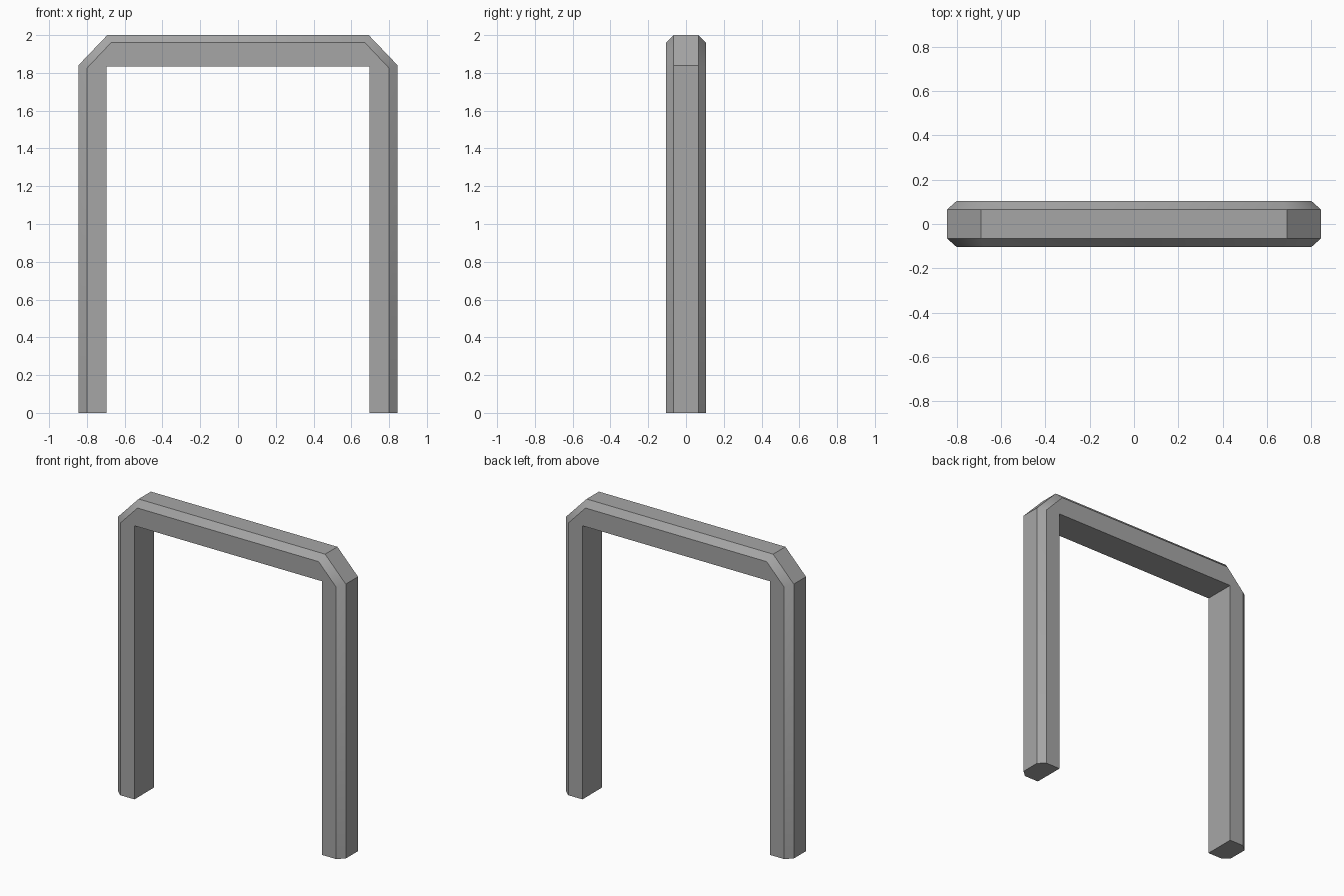
import bpy
import bmesh
import math

# Remove the default cube
cube = bpy.data.objects.get("Cube")
if cube:
    bpy.data.objects.remove(cube, do_unlink=True)

# Single grey material
grey = bpy.data.materials.new("plain_grey")
grey.use_nodes = True
colour = (0.38, 0.38, 0.38, 1)
grey.diffuse_color = colour
grey.node_tree.nodes["Principled BSDF"].inputs["Base Color"].default_value = colour

# Half depths: full face and narrowed outer rim
DEPTH, RIM = 0.105, 0.065

# Paths (x, z) at foot, knee and shoulder: inner edge, face edge, outer rim
inner = [(0.695, 0), (0.695, 1.835), (0.695, 1.835)]
face = [(0.80, 0), (0.80, 1.825), (0.672, 1.96)]
outer = [(0.845, 0), (0.845, 1.84), (0.692, 2)]


def full_path(half):
    """Continue a half path across to the other leg."""
    return half + [(-x, z) for x, z in reversed(half)]


# Sweep the chamfered section along the arch
bm = bmesh.new()
rails = [(inner, -DEPTH), (face, -DEPTH), (outer, -RIM),
         (outer, RIM), (face, DEPTH), (inner, DEPTH)]
grid = [[bm.verts.new((x, y, z)) for x, z in full_path(path)] for path, y in rails]
for i, rail in enumerate(grid):
    following = grid[(i + 1) % len(grid)]
    for j in range(len(rail) - 1):
        bm.faces.new((rail[j], rail[j + 1], following[j + 1], following[j]))

# Close both feet
for end in (0, -1):
    bm.faces.new([rail[end] for rail in grid])

# Weld the sharp inner corners
bmesh.ops.remove_doubles(bm, verts=bm.verts, dist=0.0001)
bmesh.ops.recalc_face_normals(bm, faces=bm.faces)

mesh = bpy.data.meshes.new("door_frame")
bm.to_mesh(mesh)
bm.free()
mesh.materials.append(grey)
frame = bpy.data.objects.new("door_frame", mesh)
bpy.context.collection.objects.link(frame)

# Soften only the shallow mitres of the chamfer
bpy.ops.object.select_all(action="DESELECT")
frame.select_set(True)
bpy.context.view_layer.objects.active = frame
bpy.ops.object.shade_smooth_by_angle(angle=math.radians(36))
